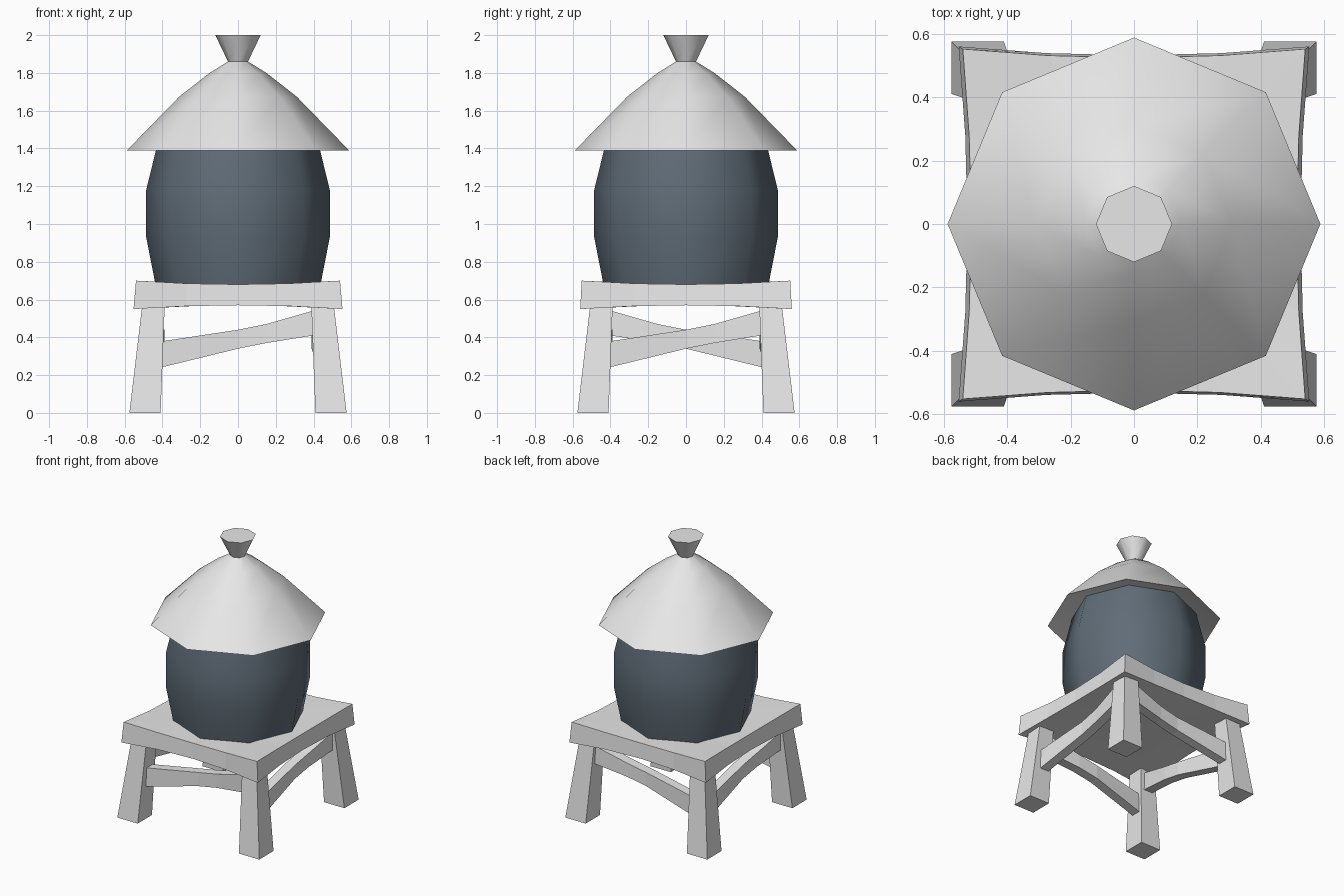
import bpy
import math
from mathutils import Vector

cube = bpy.data.objects.get("Cube")
if cube:
    bpy.data.objects.remove(cube, do_unlink=True)


def material(name, rgb):
    mat = bpy.data.materials.new(name)
    mat.use_nodes = True
    mat.diffuse_color = (*rgb, 1)
    mat.node_tree.nodes["Principled BSDF"].inputs["Base Color"].default_value = (*rgb, 1)
    return mat


pale_grey = material("pale grey", (0.8, 0.8, 0.8))
slate_blue = material("slate blue", (0.115, 0.15, 0.185))


def make(name, verts, faces, mat, smooth=False):
    mesh = bpy.data.meshes.new(name)
    mesh.from_pydata([tuple(v) for v in verts], [], faces)
    mesh.materials.append(mat)
    obj = bpy.data.objects.new(name, mesh)
    bpy.context.collection.objects.link(obj)
    if smooth:
        bpy.ops.object.select_all(action="DESELECT")
        obj.select_set(True)
        bpy.context.view_layer.objects.active = obj
        bpy.ops.object.shade_smooth_by_angle(angle=math.radians(60))
    return obj


def loft(name, rings, mat, smooth=False):
    """Skin a list of equal-length rings and cap both ends."""
    n = len(rings[0])
    verts = [v for ring in rings for v in ring]
    faces = [(r * n + i, r * n + (i + 1) % n, (r + 1) * n + (i + 1) % n, (r + 1) * n + i)
             for r in range(len(rings) - 1) for i in range(n)]
    faces.append(tuple(reversed(range(n))))
    faces.append(tuple(range(len(verts) - n, len(verts))))
    return make(name, verts, faces, mat, smooth)


def turned(name, profile, mat, sides=8):
    turn = math.tau / sides
    return loft(name, [[(r * math.cos(i * turn), r * math.sin(i * turn), z)
                        for i in range(sides)] for r, z in profile], mat, True)


# Barrel and roof with its tied topknot
turned("barrel", [(0.435, 0.67), (0.486, 0.93), (0.486, 1.18), (0.42, 1.45)], slate_blue)
turned("roof", [(0.40, 1.445), (0.588, 1.39), (0.31, 1.675), (0.15, 1.80),
                (0.053, 1.86), (0.12, 2.0)], pale_grey)

# Table top: edges pinched in and thinner towards the middle
STEPS = 4


def edge_ring(half_x, half_y, z_mid, z_corner):
    corners = [Vector((-1, -1)), Vector((1, -1)), Vector((1, 1)), Vector((-1, 1))]
    ring = []
    for k in range(4):
        for s in range(STEPS):
            u, v = corners[k].lerp(corners[(k + 1) % 4], s / STEPS)
            ring.append((half_x * u * (0.95 + 0.05 * v * v),
                         half_y * v * (0.95 + 0.05 * u * u),
                         z_mid + (z_corner - z_mid) * u * u * v * v))
    return ring


loft("table_top", [edge_ring(0.3, 0.3, 0.57, 0.57), edge_ring(0.553, 0.56, 0.57, 0.55),
                   edge_ring(0.54, 0.552, 0.68, 0.70), edge_ring(0.3, 0.3, 0.68, 0.68)],
     pale_grey)

# Splayed, tapered legs
for sx, x_name in ((1, "left"), (-1, "right")):
    for sy, y_name in ((-1, "front"), (1, "back")):
        rings = []
        for z, inner, outer in ((0, 0.41, 0.575), (0.57, 0.388, 0.507)):
            ring = [(sx * a, sy * b, z) for a, b in
                    ((inner, inner), (outer, inner), (outer, outer), (inner, outer))]
            rings.append(ring if sx * sy > 0 else ring[::-1])
        loft(f"{y_name}_{x_name}_leg", rings, pale_grey)

# Slanted braces: distance along, bottom, top, distance from centre
STATIONS = [(-0.43, 0.235, 0.375, 0.46), (0.0, 0.34, 0.44, 0.425),
            (0.15, 0.37, 0.47, 0.43), (0.43, 0.415, 0.55, 0.46)]


def brace(name, place):
    half = 0.035
    rings = [[place(t, d - half, lo), place(t, d + half, lo),
              place(t, d + half, hi), place(t, d - half, hi)] for t, lo, hi, d in STATIONS]
    a, b, c = Vector(place(1, 0, 0)), Vector(place(0, 1, 0)), Vector(place(0, 0, 1))
    if a.dot(b.cross(c)) < 0:
        rings = [r[::-1] for r in rings]
    loft(name, rings, pale_grey)


brace("front_brace", lambda t, d, z: (t, -d, z))
brace("back_brace", lambda t, d, z: (t, d, z))
brace("left_brace", lambda t, d, z: (d, t, z))
brace("right_brace", lambda t, d, z: (-d, -t, z))
